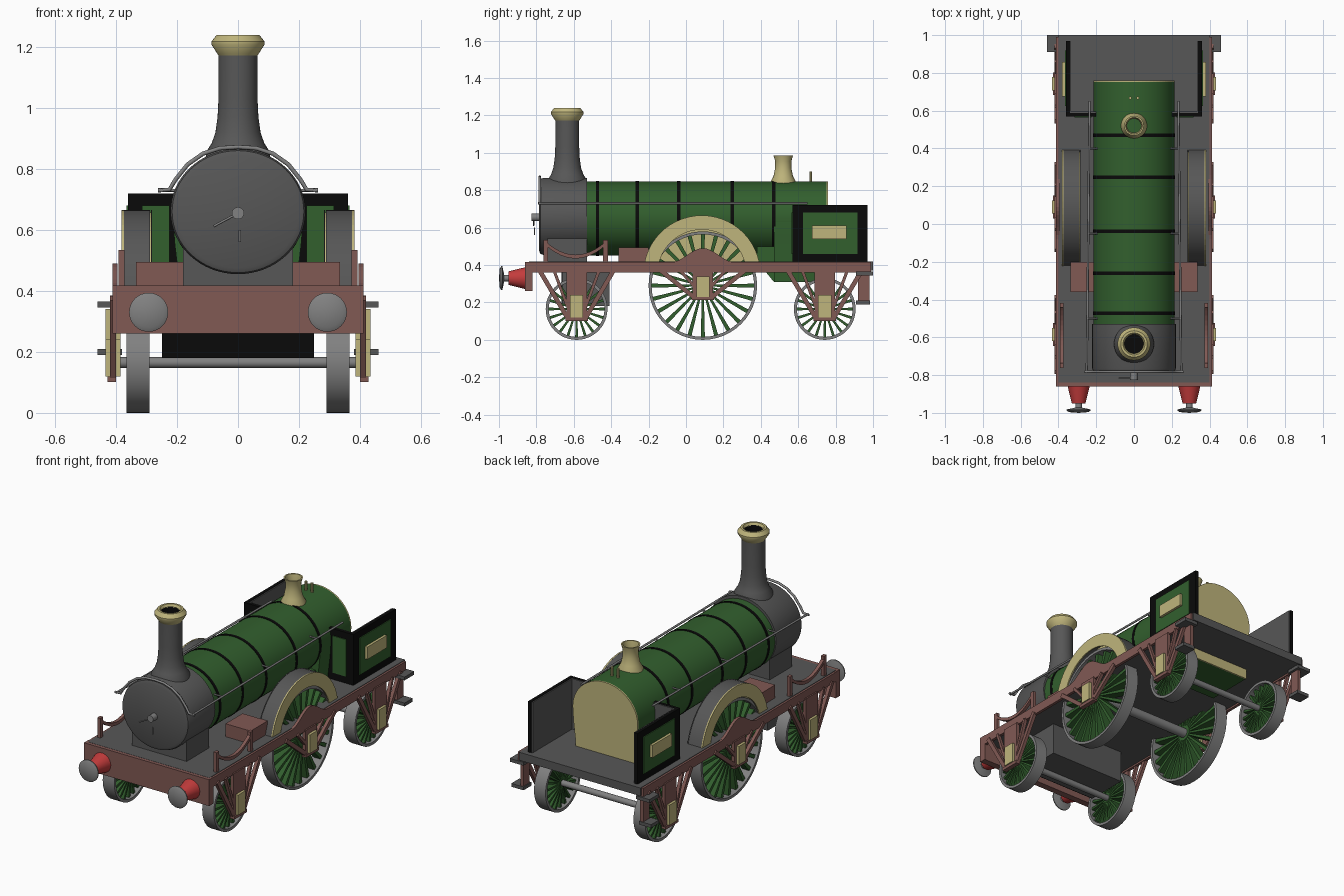
import bpy, bmesh, math
from mathutils import Vector

if "Cube" in bpy.data.objects:
    bpy.data.objects.remove(bpy.data.objects["Cube"])


def mat(name, r, g, b):
    m = bpy.data.materials.new(name)
    m.diffuse_color = (r, g, b, 1)
    m.use_nodes = True
    m.node_tree.nodes["Principled BSDF"].inputs["Base Color"].default_value = m.diffuse_color
    return m


GREY = mat("dark grey", .095, .095, .095)
STEEL = mat("steel grey", .22, .22, .22)
GREEN = mat("green", .032, .115, .027)
BLACK = mat("black", .003, .003, .003)
BROWN = mat("red brown", .22, .1, .088)
BRASS = mat("brass", .52, .46, .2)
RED = mat("red", .55, .045, .045)


def finish(name, bm, m, smooth=True):
    bmesh.ops.remove_doubles(bm, verts=bm.verts, dist=1e-5)
    bmesh.ops.recalc_face_normals(bm, faces=bm.faces)
    me = bpy.data.meshes.new(name)
    for f in bm.faces:
        f.smooth = smooth
    bm.to_mesh(me)
    bm.free()
    me.materials.append(m)
    if smooth:
        me.set_sharp_from_angle(angle=math.radians(35))
    ob = bpy.data.objects.new(name, me)
    bpy.context.collection.objects.link(ob)
    return ob


def prism(name, pts, a, b, m, axis='X', smooth=False):
    """Extrude a polygon: (y, z) points along x, or (x, z) points along y."""
    bm = bmesh.new()
    def put(p, t):
        return bm.verts.new((t, p[0], p[1]) if axis == 'X' else (p[0], t, p[1]))
    A, B = [put(p, a) for p in pts], [put(p, b) for p in pts]
    bm.faces.new(A)
    bm.faces.new(B[::-1])
    for i in range(len(pts)):
        j = (i + 1) % len(pts)
        bm.faces.new((A[i], B[i], B[j], A[j]))
    return finish(name, bm, m, smooth)


def box(name, x, y, z, m):
    return prism(name, [(y[0], z[0]), (y[1], z[0]), (y[1], z[1]), (y[0], z[1])], x[0], x[1], m)


def pair(name, x, y, z, m):
    for s in (-1, 1):
        box(name, (s * x[0], s * x[1]), y, z, m)


def lathe(name, prof, c, m, axis='Z', seg=40, sx=1, closed=False):
    """Revolve (radius, height) points about an axis through c."""
    bm = bmesh.new()
    rings = []
    for r, h in prof:
        ring = []
        for i in range(seg):
            a = 2 * math.pi * i / seg
            u, v = r * math.cos(a) * sx, r * math.sin(a)
            p = {'Z': (u, v, h), 'Y': (u, h, v), 'X': (h, u, v)}[axis]
            ring.append(bm.verts.new(Vector(p) + Vector(c)))
        rings.append(ring)
    for k in range(len(rings) - (0 if closed else 1)):
        A, B = rings[k], rings[(k + 1) % len(rings)]
        for i in range(seg):
            j = (i + 1) % seg
            bm.faces.new((A[i], A[j], B[j], B[i]))
    return finish(name, bm, m)


def rod(name, r, a, b, c, m, axis, seg=20):
    return lathe(name, [(0, a), (r, a), (r, b), (0, b)], c, m, axis, seg)


def bar(name, p, q, w, x0, x1, m):
    """Flat bar between two (y, z) points."""
    p, q = Vector(p), Vector(q)
    d = (q - p).normalized() * w / 2
    n = Vector((-d.y, d.x))
    prism(name, [p + n, q + n, q - n, p - n], x0, x1, m)


def pipe(name, pts, r, m):
    cu = bpy.data.curves.new(name, 'CURVE')
    cu.dimensions = '3D'
    cu.bevel_depth, cu.bevel_resolution, cu.use_fill_caps = r, 2, True
    sp = cu.splines.new('POLY')
    sp.points.add(len(pts) - 1)
    for v, p in zip(sp.points, pts):
        v.co = (*p, 1)
    cu.materials.append(m)
    bpy.context.collection.objects.link(bpy.data.objects.new(name, cu))


# Deck, beams and side frames
box("deck", (-.4, .4), (-.84, 1), (.37, .418), GREY)
box("front_beam", (-.412, .412), (-.86, -.82), (.26, .417), BROWN)
hump = [(-.08 + .34 * i / 16, .415 + .075 * math.sin(math.pi * i / 16) ** 2) for i in range(17)]
for s in (-1, 1):
    prism("side_frame", [(-.82, .36), (.99, .36), (.99, .415)] + hump[::-1] + [(-.82, .415)],
          s * .395, s * .412, BROWN)
box("ash_box", (-.25, .25), (-.66, -.41), (.18, .37), GREY)
box("ash_box_front", (-.25, .25), (-.665, -.66), (.18, .37), BLACK)
pair("sand_box", (.17, .335), (-.36, -.2), (.418, .495), BROWN)

# Steps at the rear
pair("upper_step", (.37, .46), (.91, 1), (.345, .365), GREY)
pair("lower_step", (.38, .46), (.91, .985), (.19, .21), GREY)
pair("step_hanger", (.385, .405), (.92, .98), (.2, .365), BROWN)

# Wheels with spokes, axles, axle guards and axle boxes
for yc, R, n, box_z, reach in ((-.585, .165, 20, (.12, .24), .2), (.09, .29, 24, (.23, .34), .23),
                               (.742, .165, 20, (.12, .24), .2)):
    big = R > .2
    rod("axle", .028 if big else .018, -.39, .39, (0, yc, R), STEEL, 'X')
    for s in (-1, 1):
        c = (s * .3275, yc, R)
        lathe("wheel_tyre", [(R, -.038), (R, .038), (R - .016, .038), (R - .016, -.038)],
              c, STEEL, 'X', 48, closed=True)
        rod("wheel_hub", R * .16, -.035, .035, c, GREEN, 'X')
        bm = bmesh.new()
        w0, w1 = (.005, .011) if big else (.004, .0075)
        for k in range(n):
            a = 2 * math.pi * k / n
            u, t = Vector((0, math.cos(a), math.sin(a))), Vector((0, -math.sin(a), math.cos(a)))
            vs = []
            for r, w, d in ((R * .12, w0, .032), (R - .012, w1, .022)):
                for e, f in ((-1, -1), (1, -1), (1, 1), (-1, 1)):
                    vs.append(bm.verts.new(Vector(c) + u * r + t * w * e + Vector((d * f, 0, 0))))
            for i in range(4):
                j = (i + 1) % 4
                bm.faces.new((vs[i], vs[j], vs[j + 4], vs[i + 4]))
        finish("wheel_spokes", bm, GREEN, False)
        lo, hi = box_z
        x0, x1 = s * .4, s * .42
        box("axle_box", (s * .385, s * .435), (yc - .035, yc + .035), box_z, BRASS)
        box("guard_plate", (x0, x1), (yc - .045, yc + .045), (hi - .01, .37), BROWN)
        box("guard_tie", (x0, s * .428), (yc - .06, yc + .06), (lo - .018, lo), BROWN)
        for e in (-1, 1):
            bar("guard_post", (yc + e * .045, .37), (yc + e * .045, lo - .01), .02, x0, x1, BROWN)
            bar("guard_arm", (yc + e * reach, .375), (yc + e * .05, lo), .024, x0, x1, BROWN)
            bar("guard_strut", (yc + e * .12, .37), (yc + e * .05, lo + .06), .016, x0, x1, BROWN)

# Splashers over the big wheels
def arc(r, n=24):
    a0 = math.asin((.418 - .3525) / r)
    return [(.085 + r * math.cos(a0 + (math.pi - 2 * a0) * i / n),
             .3525 + r * math.sin(a0 + (math.pi - 2 * a0) * i / n)) for i in range(n + 1)]


for s in (-1, 1):
    prism("splasher_top", arc(.3125) + arc(.304)[::-1], s * .288, s * .376, GREY, smooth=True)
    prism("splasher_face", arc(.313) + arc(.237)[::-1], s * .374, s * .382, BRASS)
    prism("splasher_back", arc(.3125), s * .282, s * .286, GREY)
    prism("splasher_lining", arc(.304), s * .286, s * .289, BRASS)

# Boiler, bands, firebox
lathe("boiler", [(0, -.54), (.198, -.54), (.198, .75), (0, .75)], (0, 0, .65), GREEN, 'Y', 64, 1.08)
for y in (-.473, -.26, -.038, .247, .47):
    lathe("boiler_band", [(.19, y - .009), (.2005, y - .009), (.2005, y + .009), (.19, y + .009)],
          (0, 0, .65), BLACK, 'Y', 64, 1.08, True)
arch = [(.214 * math.cos(math.pi * i / 32), .65 + .198 * math.sin(math.pi * i / 32)) for i in range(33)]
outline = [(.19, .31), (.195, .45), (.208, .56)] + arch + [(-.208, .56), (-.195, .45), (-.19, .31)]
prism("firebox", outline, .47, .752, GREEN, 'Y', True)
prism("firebox_backhead", outline, .752, .76, BRASS, 'Y')
prism("firebox_throat", [(.38, .42), (.47, .31), (.48, .31), (.48, .5), (.38, .5)], -.18, .18, GREEN)

# Smokebox with door fittings
lathe("smokebox", [(0, -.785), (.185, -.785), (.2, -.778), (.205, -.765), (.205, -.53), (0, -.53)],
      (0, 0, .66), GREY, 'Y', 64, 1.08)
box("smokebox_saddle", (-.18, .18), (-.74, -.53), (.418, .56), GREY)
rod("door_knob", .02, -.825, -.78, (0, 0, .655), STEEL, 'Y')
pipe("door_handle_long", [(0, -.815, .655), (-.08, -.815, .612)], .004, STEEL)
pipe("door_handle_short", [(.006, -.81, .6), (.006, -.81, .56)], .004, STEEL)

# Chimney with brass cap
CY = -.635
lathe("chimney", [(.108, .8), (.105, .855), (.086, .885), (.074, .92), (.067, .97), (.064, 1.03), (.064, 1.18)],
      (0, CY, 0), GREY)
lathe("chimney_cap", [(.064, 1.172), (.068, 1.178), (.087, 1.208), (.087, 1.218), (.07, 1.24), (.058, 1.24),
                      (.05, 1.225)], (0, CY, 0), BRASS)
lathe("chimney_bore", [(.0505, 1.228), (.05, 1.19), (0, 1.19)], (0, CY, 0), BLACK)

# Safety valve cover and whistles
lathe("valve_cover", [(.072, .8), (.068, .845), (.052, .875), (.043, .92), (.043, .955), (.052, .985),
                      (.044, .985), (.037, .95), (.037, .86)], (0, .52, 0), BRASS)
for s in (-1, 1):
    rod("whistle", .008, .82, .9, (s * .02, .667, 0), BRASS, 'Z', 10)

# Handrails along the boiler and over the smokebox
half = [(.262, .73), (.225, .732), (.205, .765), (.165, .815), (.115, .85), (.06, .868)]
ring = half + [(0, .872)] + [(-x, z) for x, z in half[::-1]]
pipe("front_handrail", [(x, -.782, z) for x, z in ring], .007, STEEL)
for s in (-1, 1):
    pipe("side_handrail", [(s * .25, -.79, .73), (s * .235, .65, .73)], .006, STEEL)
    for y in (-.5, -.05, .4):
        pipe("handrail_stanchion", [(s * .19, y, .73), (s * .243, y, .73)], .005, STEEL)

# Cab side sheets and front sheets
pair("cab_side", (.34, .36), (.57, .97), (.418, .72), BLACK)
pair("cab_side_lining", (.333, .34), (.59, .965), (.418, .718), GREY)
pair("cab_side_panel", (.36, .365), (.625, .918), (.46, .68), GREEN)
pair("cab_nameplate", (.363, .38), (.675, .858), (.538, .612), BRASS)
pair("cab_front", (.18, .36), (.57, .588), (.418, .72), BLACK)
pair("cab_front_lining", (.18, .34), (.588, .595), (.418, .718), GREY)
pair("cab_front_panel", (.225, .315), (.565, .57), (.46, .68), GREEN)

# Leaf springs over the front wheels
for s in (-1, 1):
    x0, x1 = s * .372, s * .392
    for y in (-.75, -.43):
        box("spring_post", (x0, x1), (y - .013, y + .013), (.41, .535), BROWN)
    sag = [(-.75 + .32 * i / 12, .435 + .07 * abs(i / 6 - 1) ** 2) for i in range(13)]
    prism("leaf_spring", sag + [(y, z + .02) for y, z in sag[::-1]], x0, x1, BROWN)

# Buffers
for s in (-1, 1):
    c = (s * .293, 0, .33)
    lathe("buffer_body", [(0, -.85), (.058, -.86), (.052, -.885), (.036, -.95), (0, -.95)], c, RED, 'Y', 28)
    rod("buffer_rod", .018, -.98, -.94, c, STEEL, 'Y')
    lathe("buffer_head", [(0, -1), (.05, -.996), (.064, -.988), (.064, -.982), (.018, -.972), (0, -.972)],
          c, STEEL, 'Y', 32)
